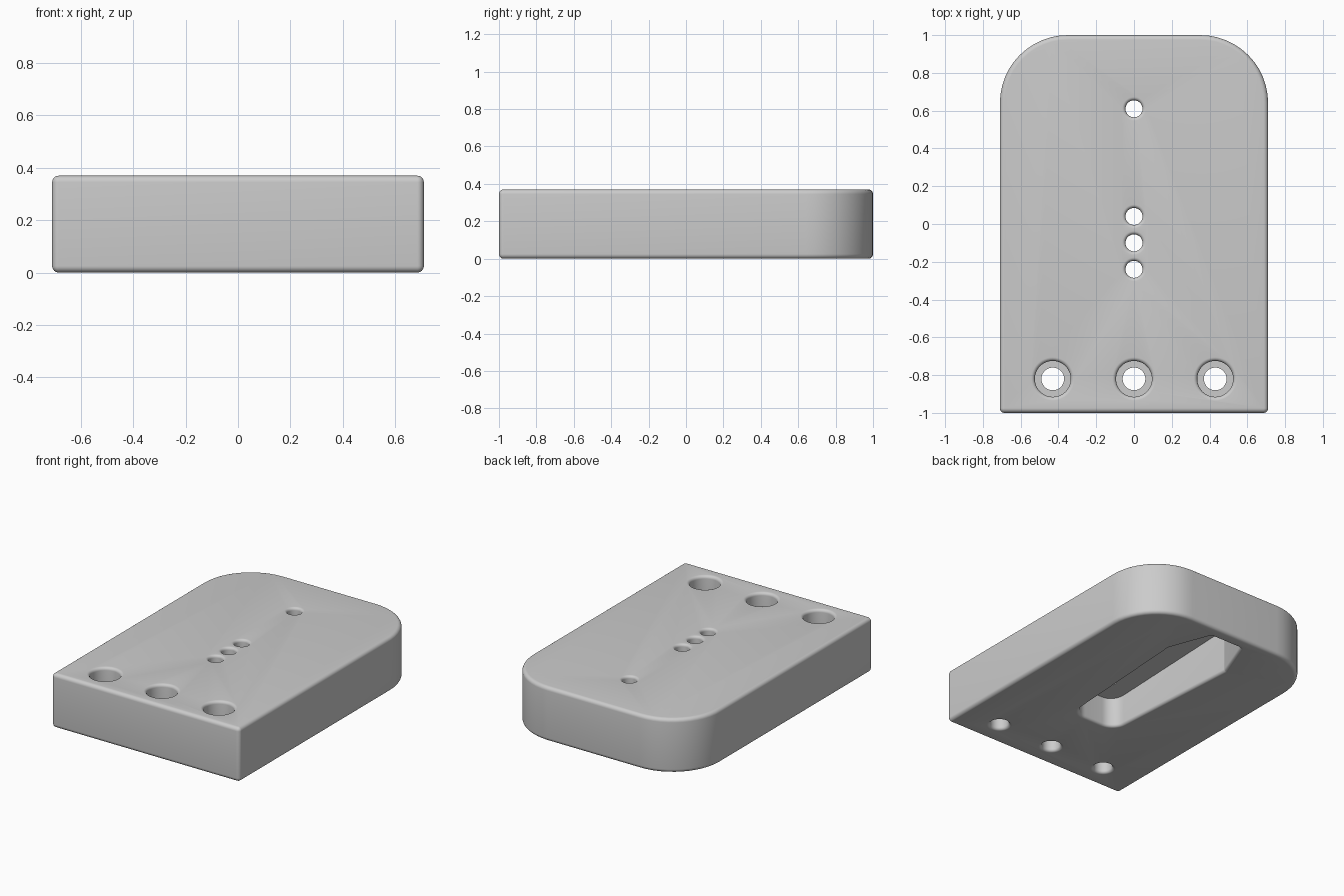
import bpy, bmesh, math
from mathutils import Vector

default = bpy.data.objects.get("Cube")
if default:
    bpy.data.objects.remove(default, do_unlink=True)

HEIGHT = 0.37
FILLET = 0.025
STEPS = 6

grey = bpy.data.materials.new("plain grey")
grey.use_nodes = True
colour = (0.6, 0.6, 0.6, 1)
grey.diffuse_color = colour
grey.node_tree.nodes["Principled BSDF"].inputs["Base Color"].default_value = colour


def outline(corners, grow=0.0, steps=12):
    """Convex counter-clockwise (x, y, radius) corners, rounded and offset outwards."""
    points = []
    for i, (x, y, radius) in enumerate(corners):
        p = Vector((x, y))
        before = p - Vector(corners[i - 1][:2])
        after = Vector(corners[(i + 1) % len(corners)][:2]) - p
        n1 = Vector((before.y, -before.x)).normalized()
        n2 = Vector((after.y, -after.x)).normalized()
        centre = p - radius * (n1 + n2) / (1 + n1.dot(n2))
        start = math.atan2(n1.y, n1.x)
        turn = math.acos(max(-1, min(1, n1.dot(n2))))
        for k in range(steps + 1):
            a = start + turn * k / steps
            points.append(centre + (radius + grow) * Vector((math.cos(a), math.sin(a))))
    return points


def circle(x, y, radius, sides=48):
    return [Vector((x + radius * math.cos(a), y + radius * math.sin(a)))
            for a in (2 * math.pi * k / sides for k in range(sides))]


def loft(name, rings):
    """Solid through rings of (points, height); height may be a function of y."""
    bm = bmesh.new()
    loops = [[bm.verts.new((p.x, p.y, z(p.y) if callable(z) else z)) for p in pts]
             for pts, z in rings]
    for low, high in zip(loops, loops[1:]):
        for i in range(len(low)):
            j = (i + 1) % len(low)
            bm.faces.new((low[i], low[j], high[j], high[i]))
    bm.faces.new(loops[0][::-1])
    bm.faces.new(loops[-1])
    bmesh.ops.remove_doubles(bm, verts=bm.verts, dist=0.00005)
    bmesh.ops.recalc_face_normals(bm, faces=bm.faces)
    mesh = bpy.data.meshes.new(name)
    bm.to_mesh(mesh)
    bm.free()
    mesh.materials.append(grey)
    obj = bpy.data.objects.new(name, mesh)
    bpy.context.collection.objects.link(obj)
    return obj


def flare(size):
    """Quarter-round (growth, distance from the surface), from the surface inwards."""
    angles = [math.pi / 2 * k / STEPS for k in range(STEPS + 1)]
    return [(size * (1 - math.sin(a)), size * (1 - math.cos(a))) for a in angles]


# Plate with large rounded back corners and softened edges
plate_corners = [(-0.71, -1, FILLET), (0.71, -1, FILLET),
                 (0.71, 1, 0.36), (-0.71, 1, 0.36)]
edge = [(FILLET * (math.sin(a) - 1), FILLET * (1 - math.cos(a)))
        for a in (math.pi / 2 * k / STEPS for k in range(STEPS + 1))]
rings = [(outline(plate_corners, g), d) for g, d in edge]
rings += [(outline(plate_corners, g), HEIGHT - d) for g, d in reversed(edge)]
plate = loft("base_plate", rings)

cutters = []

# Tapered pocket in the underside, deeper towards the back
pocket_corners = [(-0.165, -0.4, 0.1), (0.165, -0.4, 0.1), (0.23, 0.62, 0.02),
                  (0.12, 0.91, 0.02), (-0.12, 0.91, 0.02), (-0.23, 0.62, 0.02)]
rings = [(outline(pocket_corners, 0.02), -0.05)]
rings += [(outline(pocket_corners, g), d) for g, d in flare(0.02)]
rings.append((outline(pocket_corners), lambda y: 0.245 + 0.1 * y))
cutters.append(loft("pocket_cutter", rings))

# Row of counterbored screw holes along the front
for x in (-0.43, 0, 0.43):
    y = -0.82
    rings = [(circle(x, y, 0.08), -0.05)]
    rings += [(circle(x, y, 0.06 + g), d) for g, d in flare(0.02)]
    rings += [(circle(x, y, 0.06), 0.17), (circle(x, y, 0.095), 0.17)]
    rings += [(circle(x, y, 0.095 + g), HEIGHT - d) for g, d in reversed(flare(0.02))]
    rings.append((circle(x, y, 0.115), HEIGHT + 0.05))
    cutters.append(loft("screw_hole_cutter", rings))

# Small holes on the centre line, opening into the pocket
for y in (0.61, 0.04, -0.1, -0.24):
    rings = [(circle(0, y, 0.045), 0.1)]
    rings += [(circle(0, y, 0.045 + g), HEIGHT - d) for g, d in reversed(flare(0.018))]
    rings.append((circle(0, y, 0.063), HEIGHT + 0.05))
    cutters.append(loft("pin_hole_cutter", rings))

# Cut everything out of the plate
bpy.ops.object.select_all(action="DESELECT")
plate.select_set(True)
bpy.context.view_layer.objects.active = plate
for cutter in cutters:
    cutter.hide_render = True
    cut = plate.modifiers.new("cut", "BOOLEAN")
    cut.operation = "DIFFERENCE"
    cut.solver = "EXACT"
    cut.object = cutter
    bpy.ops.object.modifier_apply(modifier=cut.name)
    bpy.data.objects.remove(cutter, do_unlink=True)

bpy.ops.object.shade_smooth_by_angle(angle=math.radians(30))
